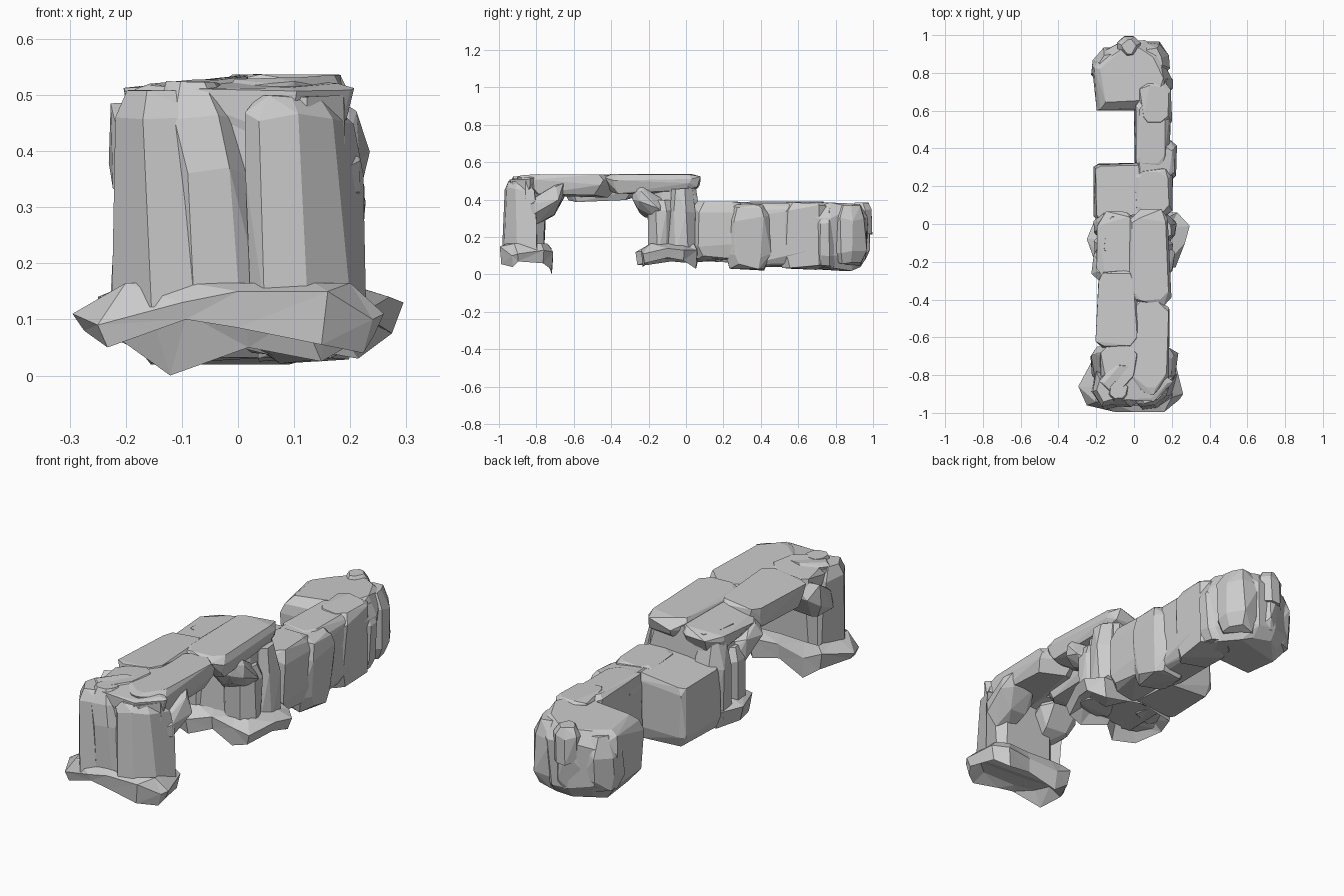
import bpy, bmesh, random, math


def make_object(name, bm):
    bmesh.ops.recalc_face_normals(bm, faces=bm.faces)
    mesh = bpy.data.meshes.new(name)
    bm.to_mesh(mesh)
    bm.free()
    ob = bpy.data.objects.new(name, mesh)
    bpy.context.collection.objects.link(ob)
    return ob


def rock(name, outline, rings, jitter=0.012, seed=0, tilt=(0, 0), lean=0):
    """Faceted boulder: hull of an xy outline stacked at (z, scale) rings.
    tilt slopes the upper half along x and y, lean shifts the top in x."""
    rnd = random.Random(seed)
    cx = sum(p[0] for p in outline) / len(outline)
    cy = sum(p[1] for p in outline) / len(outline)
    top, low = max(z for z, s in rings), min(z for z, s in rings)
    x_hi = max(p[0] for p in outline) if tilt[0] > 0 else min(p[0] for p in outline)
    y_hi = max(p[1] for p in outline) if tilt[1] > 0 else min(p[1] for p in outline)
    bm = bmesh.new()
    for z, s in rings:
        f = (z - low) / (top - low)
        for x, y in outline:
            px = cx + (x - cx) * s + rnd.uniform(-1, 0.6) * jitter * (1 if x > cx else -1)
            py = cy + (y - cy) * s + rnd.uniform(-1, 0.6) * jitter * (1 if y > cy else -1)
            dz = rnd.uniform(-1, 1) * jitter * 1.5 if z < top else -rnd.random() * 0.004
            dz += f * f * (tilt[0] * (px - x_hi) + tilt[1] * (py - y_hi))
            bm.verts.new((px + lean * f * f, py, z + dz))
    bmesh.ops.convex_hull(bm, input=bm.verts)
    inner = [v for v in bm.verts if not v.link_faces]
    bmesh.ops.delete(bm, geom=inner, context='VERTS')
    bmesh.ops.dissolve_limit(bm, angle_limit=math.radians(9), verts=bm.verts, edges=bm.edges)
    return make_object(name, bm)


def box(x0, x1, y0, y1, c=0.05):
    """Corner-cut rectangle outline."""
    return [(x0 + c, y0), (x1 - c, y0), (x1, y0 + c), (x1, y1 - c),
            (x1 - c, y1), (x0 + c, y1), (x0, y1 - c), (x0, y0 + c)]


def skirt(name, outer, half, centre, top_z=0.165):
    """Flared broken footing: top ring at the pillar, rim, ragged lower lip, hollow underside."""
    bm = bmesh.new()
    rings = [[], [], [], []]
    for x, y, z_rim, z_low in outer:
        ix = max(-half[0], min(half[0], x * 0.85))
        iy = centre + max(-half[1], min(half[1], (y - centre) * 0.85))
        rings[0].append(bm.verts.new((ix, iy, top_z)))
        rings[1].append(bm.verts.new((x, y, z_rim)))
        rings[2].append(bm.verts.new((x * 0.93, centre + (y - centre) * 0.95, z_low)))
        rings[3].append(bm.verts.new((x * 0.7, centre + (y - centre) * 0.7, 0.11)))
    n = len(outer)
    for a, b in zip(rings, rings[1:]):
        for i in range(n):
            j = (i + 1) % n
            bm.faces.new((a[i], a[j], b[j], b[i]))
    bm.faces.new(rings[3])
    bmesh.ops.triangulate(bm, faces=[f for f in bm.faces if len(f.verts) == 4])
    return make_object(name, bm)


# Front pillar: core plus three angular columns on the front
rock("front_pillar_core", box(-0.19, 0.2, -0.93, -0.75, 0.07), [(0.12, 1), (0.42, 1), (0.5, 0.95)], seed=1)
left_col = [(-0.155, -0.985), (-0.03, -0.955), (-0.01, -0.86), (-0.19, -0.76), (-0.22, -0.88)]
right_col = [(0.02, -0.95), (0.045, -0.985), (0.13, -0.975), (0.2, -0.91), (0.235, -0.8), (0.05, -0.79)]
for i, (col, zt, lean) in enumerate([(left_col, 0.51, -0.02), (right_col, 0.5, -0.02),
                                     (box(-0.12, 0.05, -0.965, -0.8, 0.04), 0.525, -0.05)]):
    rock("front_column_%d" % i, col, [(0.12, 1), (0.36, 0.98), (0.46, 0.86), (zt, 0.55)],
         0.008, 10 + i, lean=lean)
rock("front_pillar_cap", box(-0.19, 0.2, -0.94, -0.74, 0.09),
     [(0.44, 0.9), (0.5, 1), (0.532, 0.85)], 0.012, 15, (0, 0.1))

# Front footing
skirt("front_footing", [
    (0.0, -0.995, 0.15, 0.085), (0.16, -0.995, 0.15, 0.055), (0.24, -0.93, 0.1, 0.04),
    (0.26, -0.9, 0.11, 0.07), (0.225, -0.76, 0.13, 0.06), (0.16, -0.71, 0.12, 0.025),
    (0.02, -0.73, 0.12, 0.05), (-0.13, -0.71, 0.1, 0.0), (-0.22, -0.72, 0.14, 0.06),
    (-0.295, -0.86, 0.11, 0.08), (-0.25, -0.96, 0.09, 0.05), (-0.1, -0.995, 0.13, 0.1)],
    (0.2, 0.11), -0.85)

# Bridge slabs across the gap, the left ones sloping outwards
slabs = [(-0.02, 0.19, -0.43, 0.07, 0.43, 0, 0.04), (-0.03, 0.19, -0.9, -0.37, 0.43, 0.04, 0.08),
         (-0.2, 0.03, -0.3, 0.06, 0.43, 0.3, 0.06), (-0.2, 0.02, -0.66, -0.25, 0.40, 0.12, 0.04),
         (-0.18, 0.02, -0.88, -0.6, 0.42, 0.15, 0.08)]
for i, (x0, x1, y0, y1, z, t, c) in enumerate(slabs):
    rock("bridge_slab_%d" % i, box(x0, x1, y0, y1, c),
         [(z, 0.85), (z + 0.05, 1), (0.51, 1), (0.537, 0.9)], 0.014, 20 + i, (t, 0))

# Bracket rocks under both ends of the bridge
for i, (x0, x1, y, d) in enumerate([(0.03, 0.23, -0.75, 1), (-0.23, -0.03, -0.75, 1),
                                    (0.03, 0.21, -0.2, -1), (-0.22, 0.0, -0.2, -1)]):
    ob = rock("bridge_bracket_%d" % i, box(x0, x1, y - 0.1, y + 0.1, 0.04),
              [(0.31, 0.6), (0.37, 1), (0.43, 0.9), (0.45, 0.7)], 0.015, 30 + i)
    for v in ob.data.vertices:
        v.co.z += d * (v.co.y - y) * 0.6

# Middle pillar with side columns
rock("middle_pillar_core", box(-0.17, 0.18, -0.18, 0.06, 0.04), [(0.1, 1), (0.4, 1), (0.53, 0.9)],
     seed=40, tilt=(0.1, 0))
for i, (x0, x1, y0, y1, z) in enumerate([(0.05, 0.22, -0.1, 0.05, 0.46), (0.03, 0.2, -0.2, -0.06, 0.4),
                                         (-0.21, -0.05, -0.09, 0.06, 0.46), (-0.21, -0.04, -0.2, -0.05, 0.4)]):
    rock("middle_column_%d" % i, box(x0, x1, y0, y1, 0.04),
         [(0.1, 1), (0.34, 1), (z, 0.75)], 0.01, 41 + i)

# Middle footing
skirt("middle_footing", [
    (0.0, -0.2, 0.13, 0.07), (0.14, -0.24, 0.13, 0.04), (0.22, -0.23, 0.11, 0.06),
    (0.27, -0.1, 0.14, 0.09), (0.295, -0.01, 0.13, 0.075), (0.23, 0.06, 0.13, 0.03),
    (0.0, 0.07, 0.13, 0.07), (-0.2, 0.04, 0.14, 0.06), (-0.25, -0.08, 0.14, 0.07),
    (-0.2, -0.22, 0.14, 0.05), (-0.09, -0.27, 0.12, 0.05)],
    (0.19, 0.12), -0.07)

# Low wall: square block on the left, then a thin run of overlapping rocks
rock("wall_left_block", box(-0.21, 0.06, 0.02, 0.32, 0.02),
     [(0.07, 0.88), (0.12, 1), (0.34, 1), (0.388, 0.95)], 0.01, 50, (0.12, 0))
runs = [(0.0, 0.2, 0.03, 0.3, 0.08, 0), (0.01, 0.22, 0.22, 0.45, 0.035, -0.1),
        (0.0, 0.19, 0.28, 0.68, 0.04, -0.05), (0.03, 0.2, 0.5, 0.76, 0.04, -0.05)]
for i, (x0, x1, y0, y1, z, t) in enumerate(runs):
    rock("wall_run_%d" % i, box(x0, x1, y0, y1, 0.04),
         [(z, 0.83), (z + 0.07, 1), (0.31, 1), (0.365, 0.96), (0.392, 0.78)], 0.014, 51 + i, (t, 0))

# Rounded end of the wall
end = [(-0.2, 0.6), (0.1, 0.61), (0.19, 0.66), (0.2, 0.76), (0.14, 0.91),
       (0.06, 0.97), (-0.06, 0.98), (-0.16, 0.92), (-0.22, 0.84), (-0.21, 0.7)]
rock("wall_end_core", end, [(0.04, 0.74), (0.1, 0.95), (0.3, 1), (0.35, 0.95), (0.392, 0.78)],
     0.014, 60, (0.1, 0))
for i, (x, y, r, z0, z1) in enumerate([(0.09, 0.86, 0.1, 0.06, 0.37), (-0.03, 0.9, 0.085, 0.08, 0.36),
                                       (-0.125, 0.83, 0.1, 0.07, 0.34), (0.11, 0.74, 0.09, 0.04, 0.36)]):
    rock("wall_end_boulder_%d" % i, box(x - r, x + r, y - r, y + r, 0.06),
         [(z0, 0.75), (z0 + 0.07, 1), (z1 - 0.08, 1), (z1, 0.65)], 0.012, 61 + i)
rock("wall_end_knob", box(-0.09, 0.04, 0.88, 0.998, 0.04), [(0.22, 1), (0.34, 0.95), (0.385, 0.6)], 0.006, 70)
